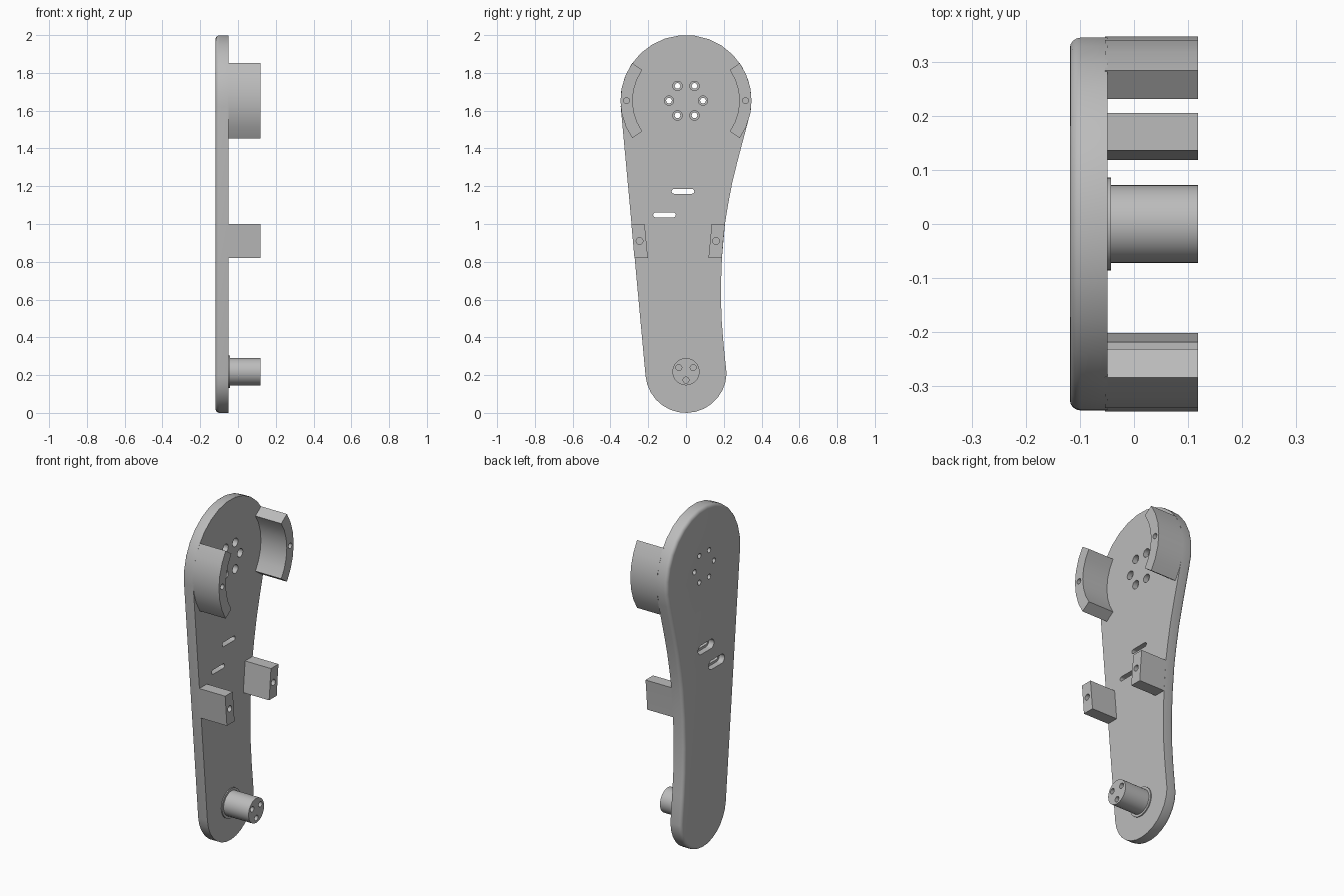
import bpy, bmesh, math

if "Cube" in bpy.data.objects:
    bpy.data.objects.remove(bpy.data.objects["Cube"], do_unlink=True)

grey = bpy.data.materials.new("plain grey")
grey.use_nodes = True
COLOUR = (0.5, 0.5, 0.5, 1)
grey.diffuse_color = COLOUR
grey.node_tree.nodes["Principled BSDF"].inputs["Base Color"].default_value = COLOUR

BACK, FACE, TIP = -0.119, -0.049, 0.119   # plate back, plate face, ends of the posts
HUB, R_HUB = 1.653, 0.347                 # large round end
PIN, R_PIN = 0.215, 0.215                 # small round end


def arc(cy, cz, r, a0, a1, n):
    """Points (y, z) along an arc, angles in degrees."""
    angles = [math.radians(a0 + (a1 - a0) * i / n) for i in range(n + 1)]
    return [(cy + r * math.cos(a), cz + r * math.sin(a)) for a in angles]


def circle(cy, cz, r, n=24):
    return arc(cy, cz, r, 0, 360, n)[:-1]


def slot(cy, cz, half, r):
    return arc(cy + half, cz, r, -90, 90, 8) + arc(cy - half, cz, r, 90, 270, 8)


def prism(name, pts, x0, x1, round_back=0.0):
    """Extrude a (y, z) outline along x, optionally rounding the back rim."""
    bm = bmesh.new()
    base = bm.faces.new([bm.verts.new((x0, y, z)) for y, z in pts])
    top = bmesh.ops.extrude_face_region(bm, geom=[base], use_keep_orig=True)
    for v in top["geom"]:
        if isinstance(v, bmesh.types.BMVert):
            v.co.x = x1
    bmesh.ops.recalc_face_normals(bm, faces=bm.faces)
    if round_back:
        rim = [e for e in bm.edges if all(abs(v.co.x - x0) < 1e-5 for v in e.verts)]
        bmesh.ops.bevel(bm, geom=rim, offset=round_back, segments=4,
                        profile=0.5, affect='EDGES')
    mesh = bpy.data.meshes.new(name)
    bm.to_mesh(mesh)
    bm.free()
    mesh.materials.append(grey)
    ob = bpy.data.objects.new(name, mesh)
    bpy.context.collection.objects.link(ob)
    return ob


def cut(ob, pts, x0, x1):
    """Cut a prism-shaped hole and discard the cutter."""
    cutter = prism("cutter", pts, x0, x1)
    cutter.hide_render = True
    mod = ob.modifiers.new("hole", 'BOOLEAN')
    mod.operation, mod.solver, mod.object = 'DIFFERENCE', 'EXACT', cutter
    bpy.context.view_layer.objects.active = ob
    bpy.ops.object.modifier_apply(modifier=mod.name)
    bpy.data.objects.remove(cutter, do_unlink=True)


def smooth(ob):
    bpy.ops.object.select_all(action='DESELECT')
    ob.select_set(True)
    bpy.context.view_layer.objects.active = ob
    bpy.ops.object.shade_smooth_by_angle(angle=math.radians(30))


# Plate: round ends, straight edge on one side, waisted curve on the other
waist = [(0.198, 0.37), (0.188, 0.5), (0.184, 0.65), (0.190, 0.82), (0.206, 1.0),
         (0.222, 1.1), (0.245, 1.22), (0.272, 1.33), (0.301, 1.44)]
outline = (arc(0, PIN, R_PIN, 185.3, 358, 14) + waist
           + arc(0, HUB, R_HUB, -20, 185.3, 16))
plate = prism("plate", outline, BACK, FACE, 0.02)

# Ring of six counterbored screw holes
for i in range(6):
    a = math.radians(60 * i)
    y, z = 0.09 * math.cos(a), HUB + 0.09 * math.sin(a)
    cut(plate, circle(y, z, 0.015, 16), -0.2, 0.0)
    cut(plate, circle(y, z, 0.025, 16), -0.08, 0.0)

# Two slots, recessed from the back
for y, z in ((-0.016, 1.173), (-0.114, 1.048)):
    cut(plate, slot(y, z, 0.047, 0.013), -0.2, 0.0)
    cut(plate, slot(y, z, 0.047, 0.027), -0.2, -0.085)
smooth(plate)

# Curved pads either side of the large end
for side, mid in (("rear", 0), ("front", 180)):
    pts = (arc(0, HUB, R_HUB, mid - 35, mid + 35, 6)
           + arc(0, HUB, 0.283, mid + 35, mid - 35, 6))
    pad = prism(side + "_curved_pad", pts, FACE - 0.005, TIP)
    y = 0.315 * (1 if mid == 0 else -1)
    cut(pad, circle(y, HUB, 0.016, 16), 0.05, 0.2)
    smooth(pad)

# Spacer blocks along the plate edges
blocks = {
    "rear_block": ([(0.119, 0.82), (0.190, 0.82), (0.197, 0.91), (0.206, 1.0),
                    (0.136, 1.0)], 0.159),
    "front_block": ([(-0.273, 0.82), (-0.202, 0.82), (-0.219, 1.0),
                     (-0.289, 1.0)], -0.246),
}
for name, (pts, y) in blocks.items():
    block = prism(name, pts, FACE - 0.005, TIP)
    cut(block, circle(y, 0.91, 0.018, 16), 0.05, 0.2)
    smooth(block)

# Pivot pin with collar and three screw holes
collar = prism("pin_collar", circle(0, PIN + 0.003, 0.086, 40), FACE - 0.005, FACE + 0.006)
smooth(collar)
pin = prism("pivot_pin", circle(0, PIN + 0.003, 0.072, 40), FACE, TIP)
for a in (30, 150, 270):
    a = math.radians(a)
    cut(pin, circle(0.044 * math.cos(a), PIN + 0.003 + 0.044 * math.sin(a), 0.016, 16), 0.04, 0.2)
smooth(pin)
